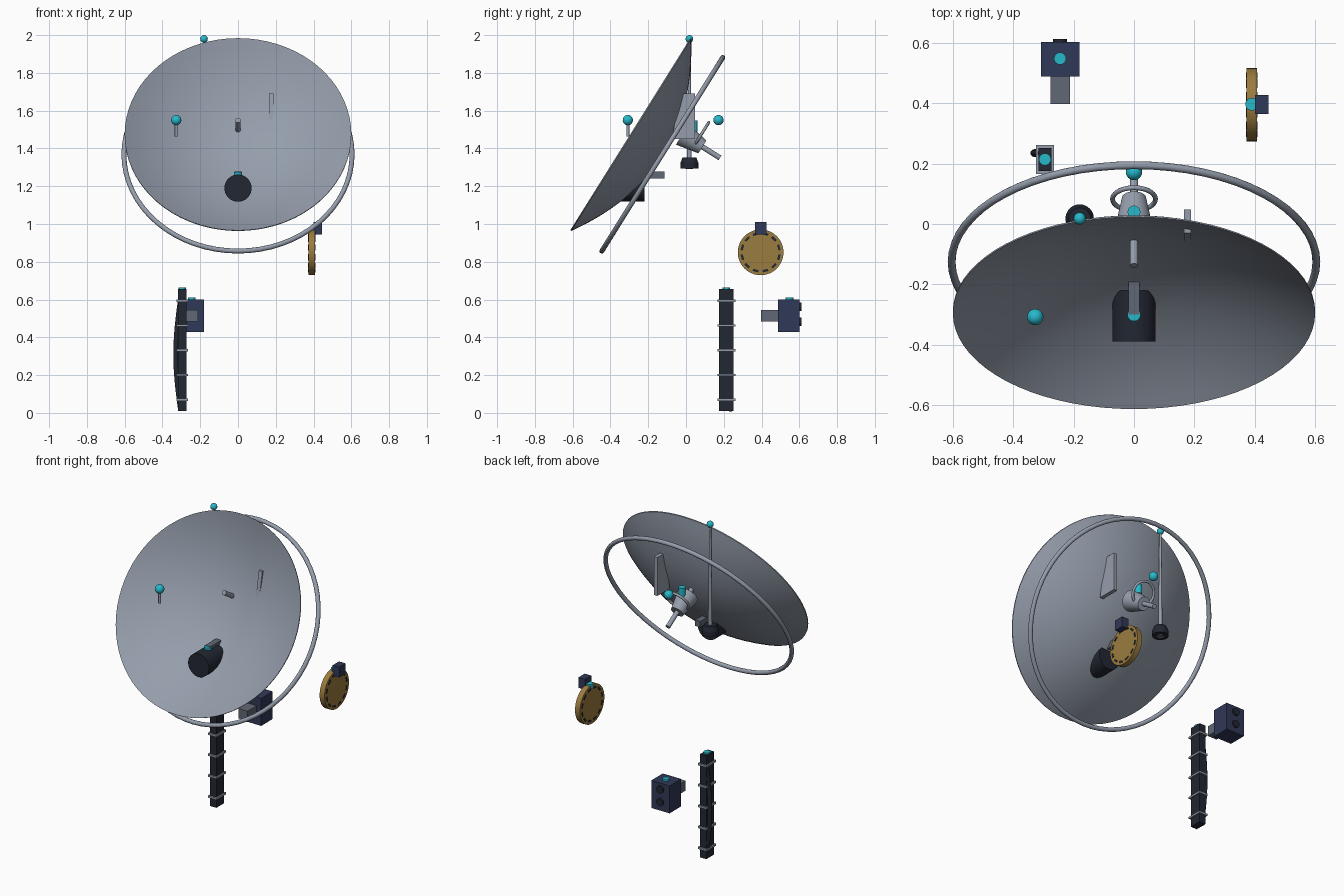
import bpy, bmesh, math
from mathutils import Vector, Matrix

if "Cube" in bpy.data.objects:
    bpy.data.objects.remove(bpy.data.objects["Cube"])

E = math.radians(32)
FRONT = Vector((0, -math.cos(E), math.sin(E)))      # dish looks this way
UP = Vector((0, math.sin(E), math.cos(E)))          # up within the rim plane
VERTEX = Vector((0, -0.295, 1.475)) - 0.2 * FRONT   # lowest point of the bowl


def material(name, rgb):
    m = bpy.data.materials.new(name)
    m.diffuse_color = (*rgb, 1)
    m.use_nodes = True
    m.node_tree.nodes["Principled BSDF"].inputs["Base Color"].default_value = m.diffuse_color
    return m


BLACK = material("black", (0.016, 0.02, 0.032))
NAVY = material("navy", (0.03, 0.04, 0.095))
GOLD = material("gold", (0.33, 0.2, 0.05))
CYAN = material("cyan", (0.02, 0.48, 0.6))
STEEL = material("steel", (0.12, 0.14, 0.18))
METAL = material("metal", (0.3, 0.34, 0.41))


def finish(ob, name, mat, smooth=True):
    ob.name = name
    ob.data.materials.append(mat)
    if smooth:
        bpy.ops.object.select_all(action='DESELECT')
        ob.select_set(True)
        bpy.context.view_layer.objects.active = ob
        bpy.ops.object.shade_smooth_by_angle(angle=math.radians(35))
    return ob


def box(name, lo, hi, mat):
    lo, hi = Vector(lo), Vector(hi)
    bpy.ops.mesh.primitive_cube_add(size=1, location=(lo + hi) / 2)
    ob = bpy.context.object
    ob.data.transform(Matrix.Diagonal((*(hi - lo), 1)))
    return finish(ob, name, mat, False)


def rod(name, a, b, r1, mat, r2=None, n=32):
    a, b = Vector(a), Vector(b)
    bpy.ops.mesh.primitive_cone_add(vertices=n, radius1=r1, radius2=r1 if r2 is None else r2,
                                    depth=(b - a).length, location=(a + b) / 2,
                                    rotation=(b - a).to_track_quat('Z', 'Y').to_euler())
    return finish(bpy.context.object, name, mat)


def ball(name, p, r):
    bpy.ops.mesh.primitive_uv_sphere_add(segments=24, ring_count=16, radius=r, location=p)
    return finish(bpy.context.object, name, CYAN)


def ring(name, p, axis, R, r, mat):
    bpy.ops.mesh.primitive_torus_add(major_radius=R, minor_radius=r, location=p,
                                     major_segments=64, minor_segments=12,
                                     rotation=axis.to_track_quat('Z', 'Y').to_euler())
    return finish(bpy.context.object, name, mat)


def mesh_object(name, bm, mat, smooth=True):
    me = bpy.data.meshes.new(name)
    bmesh.ops.recalc_face_normals(bm, faces=bm.faces)
    bm.to_mesh(me)
    bm.free()
    ob = bpy.data.objects.new(name, me)
    bpy.context.collection.objects.link(ob)
    return finish(ob, name, mat, smooth)


# Parabolic dish: thin closed profile spun round its axis
bm = bmesh.new()
N, T = 20, 0.006
pts = [(0.6 * i / N, 0.2 * (i / N) ** 2) for i in range(N + 1)]
pts += [(r, z - T) for r, z in reversed(pts)]
vs = [bm.verts.new((r, 0, z)) for r, z in pts]
es = [bm.edges.new(p) for p in zip(vs, vs[1:])]
bmesh.ops.spin(bm, geom=vs + es, cent=(0, 0, 0), axis=(0, 0, 1),
               angle=2 * math.pi, steps=72, use_duplicate=False)
bmesh.ops.remove_doubles(bm, verts=bm.verts, dist=1e-5)
dish = mesh_object("dish", bm, METAL)
dish.rotation_euler = FRONT.to_track_quat('Z', 'Y').to_euler()
dish.location = VERTEX

# Rim ring pulled back behind the bowl
ring("rim_ring", VERTEX, FRONT, 0.604, 0.013, METAL)

# Hub behind the dish, with its shaft and handle ring
tail = Vector((0, 0.18, 1.35))
rod("hub_shaft", tail, tail + 0.375 * FRONT, 0.014, METAL)
rod("hub_body", tail + 0.235 * FRONT, tail + 0.11 * FRONT, 0.064, METAL, 0.04)
ring("hub_handle", tail + 0.15 * FRONT + 0.056 * UP, FRONT, 0.071, 0.008, METAL)
rod("hub_marker", (0, 0.04, 1.49), (0, 0.04, 1.548), 0.021, CYAN)
ball("rear_ball", (0, 0.172, 1.55), 0.027)

# Free marker ball on a short stem
ball("front_ball", (-0.327, -0.308, 1.55), 0.027)
rod("front_ball_stem", (-0.327, -0.308, 1.462), (-0.327, -0.308, 1.54), 0.008, METAL)

# Whip aerial
wx, wy = -0.18, 0.018
rod("whip_foot", (wx, wy, 1.295), (wx, wy, 1.325), 0.047, BLACK)
rod("whip_collar", (wx, wy, 1.325), (wx, wy, 1.353), 0.047, BLACK, 0.036)
rod("whip_plug", (wx, wy, 1.291), (wx, wy, 1.31), 0.02, STEEL)
rod("whip_rod", (wx, wy, 1.35), (wx, wy, 1.98), 0.012, METAL, 0.006)
ball("whip_tip", (wx, wy, 1.98), 0.02)

# Tapered fin
bm = bmesh.new()
face = bm.faces.new([bm.verts.new((0.165, y, z)) for y, z in
                     ((-0.075, 1.45), (0.048, 1.45), (0.048, 1.69), (-0.03, 1.69))])
new = bmesh.ops.extrude_face_region(bm, geom=[face])["geom"]
bmesh.ops.translate(bm, vec=(0.024, 0, 0), verts=[v for v in new if isinstance(v, bmesh.types.BMVert)])
mesh_object("fin", bm, METAL, False)

# Feed drum with mounting bar
rod("feed_drum", (0, -0.39, 1.19), (0, -0.22, 1.19), 0.072, BLACK, n=40)
box("feed_bar", (-0.018, -0.3, 1.24), (0.018, -0.115, 1.277), STEEL)
rod("feed_marker", (0, -0.3, 1.25), (0, -0.3, 1.275), 0.022, CYAN)

# Gold wheel with dark slots on both faces
wheel = Vector((0.39, 0.395, 0.85))
rod("wheel", wheel - Vector((0.017, 0, 0)), wheel + Vector((0.017, 0, 0)), 0.121, GOLD, n=48)
for i in range(12):
    a = math.radians(15 + 30 * i)
    slot = box("wheel_slot", (-0.019, -0.006, -0.015), (0.019, 0.006, 0.015), BLACK)
    slot.location = wheel + 0.1 * Vector((0, math.cos(a), math.sin(a)))
    slot.rotation_euler = (a, 0, 0)
box("wheel_clamp", (0.4, 0.365, 0.945), (0.446, 0.427, 1.01), NAVY)
rod("wheel_marker", (0.39, 0.397, 0.95), (0.39, 0.397, 0.978), 0.021, CYAN)

# Sensor box with two lenses at the back and a block in front
box("sensor_box", (-0.308, 0.488, 0.428), (-0.181, 0.602, 0.6), NAVY)
box("sensor_block", (-0.276, 0.398, 0.484), (-0.212, 0.49, 0.546), STEEL)
for z in (0.483, 0.562):
    rod("sensor_lens", (-0.245, 0.6, z), (-0.245, 0.612, z), 0.023, BLACK)
rod("sensor_marker", (-0.245, 0.548, 0.595), (-0.245, 0.548, 0.61), 0.02, CYAN)

# Post with collars, side cable and top marker
px, py = -0.295, 0.214
box("post", (px - 0.022, py - 0.038, 0.01), (px + 0.022, py + 0.038, 0.655), BLACK)
for i in range(5):
    z = 0.07 + 0.131 * i
    box("post_collar", (px - 0.03, py - 0.048, z - 0.006), (px + 0.03, py + 0.048, z + 0.006), METAL)
rod("post_marker", (px, py, 0.65), (px, py, 0.663), 0.02, CYAN)
cu = bpy.data.curves.new("post_cable", 'CURVE')
cu.dimensions, cu.bevel_depth, cu.bevel_resolution, cu.use_fill_caps = '3D', 0.013, 3, True
sp = cu.splines.new('POLY')
sp.points.add(16)
for i, p in enumerate(sp.points):
    t = i / 16
    p.co = (-0.304 - 0.026 * math.sin(math.pi * t), 0.235, 0.01 + 0.6 * t, 1)
cable = bpy.data.objects.new("post_cable", cu)
bpy.context.collection.objects.link(cable)
cu.materials.append(BLACK)
